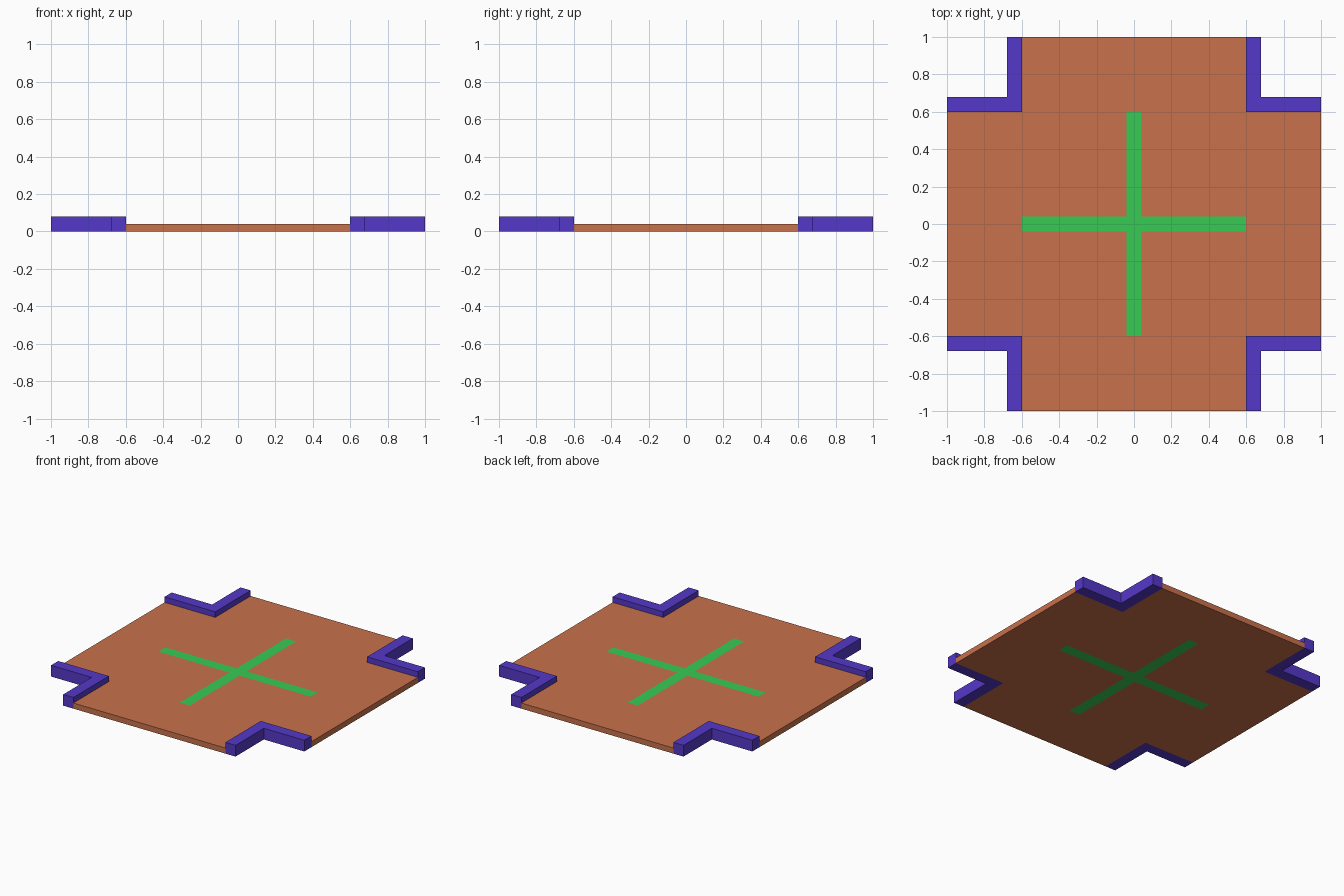
import bpy
import bmesh

if "Cube" in bpy.data.objects:
    bpy.data.objects.remove(bpy.data.objects["Cube"])


def material(name, color):
    mat = bpy.data.materials.new(name)
    mat.diffuse_color = color
    mat.use_nodes = True
    mat.node_tree.nodes["Principled BSDF"].inputs["Base Color"].default_value = mat.diffuse_color
    return mat


def slab(name, lines, height, pick, mats, sx=1, sy=1):
    """Extrude chosen cells of a square grid; pick(i, j) gives a material index or None."""
    bm = bmesh.new()
    verts = {}

    def vert(i, j):
        if (i, j) not in verts:
            verts[i, j] = bm.verts.new((sx * lines[i], sy * lines[j], 0))
        return verts[i, j]

    n = len(lines) - 1
    for i in range(n):
        for j in range(n):
            index = pick(i, j)
            if index is not None:
                face = bm.faces.new([vert(i, j), vert(i + 1, j), vert(i + 1, j + 1), vert(i, j + 1)])
                face.material_index = index
    result = bmesh.ops.extrude_face_region(bm, geom=bm.faces[:], use_keep_orig=True)
    for v in result["geom"]:
        if isinstance(v, bmesh.types.BMVert):
            v.co.z = height
    bmesh.ops.recalc_face_normals(bm, faces=bm.faces[:])
    mesh = bpy.data.meshes.new(name)
    bm.to_mesh(mesh)
    bm.free()
    for mat in mats:
        mesh.materials.append(mat)
    obj = bpy.data.objects.new(name, mesh)
    bpy.context.collection.objects.link(obj)
    return obj


orange = material("road_orange", (0.58, 0.165, 0.07, 1))
green = material("marking_green", (0.04, 0.6, 0.09, 1))
purple = material("curb_purple", (0.09, 0.04, 0.58, 1))


# Crossing road with flush cross-shaped lane markings
def road_cell(i, j):
    if i in (0, 4) and j in (0, 4):
        return None
    inner = 1 <= i <= 3 and 1 <= j <= 3
    return 1 if inner and (i == 2 or j == 2) else 0


slab("road", [-1, -0.6, -0.04, 0.04, 0.6, 1], 0.04, road_cell, [orange, green])

# Raised L-shaped curb in each corner
for side, sx in (("left", -1), ("right", 1)):
    for end, sy in (("front", -1), ("back", 1)):
        slab(f"curb_{end}_{side}", [0.6, 0.68, 1], 0.08,
             lambda i, j: 0 if i == 0 or j == 0 else None, [purple], sx, sy)
